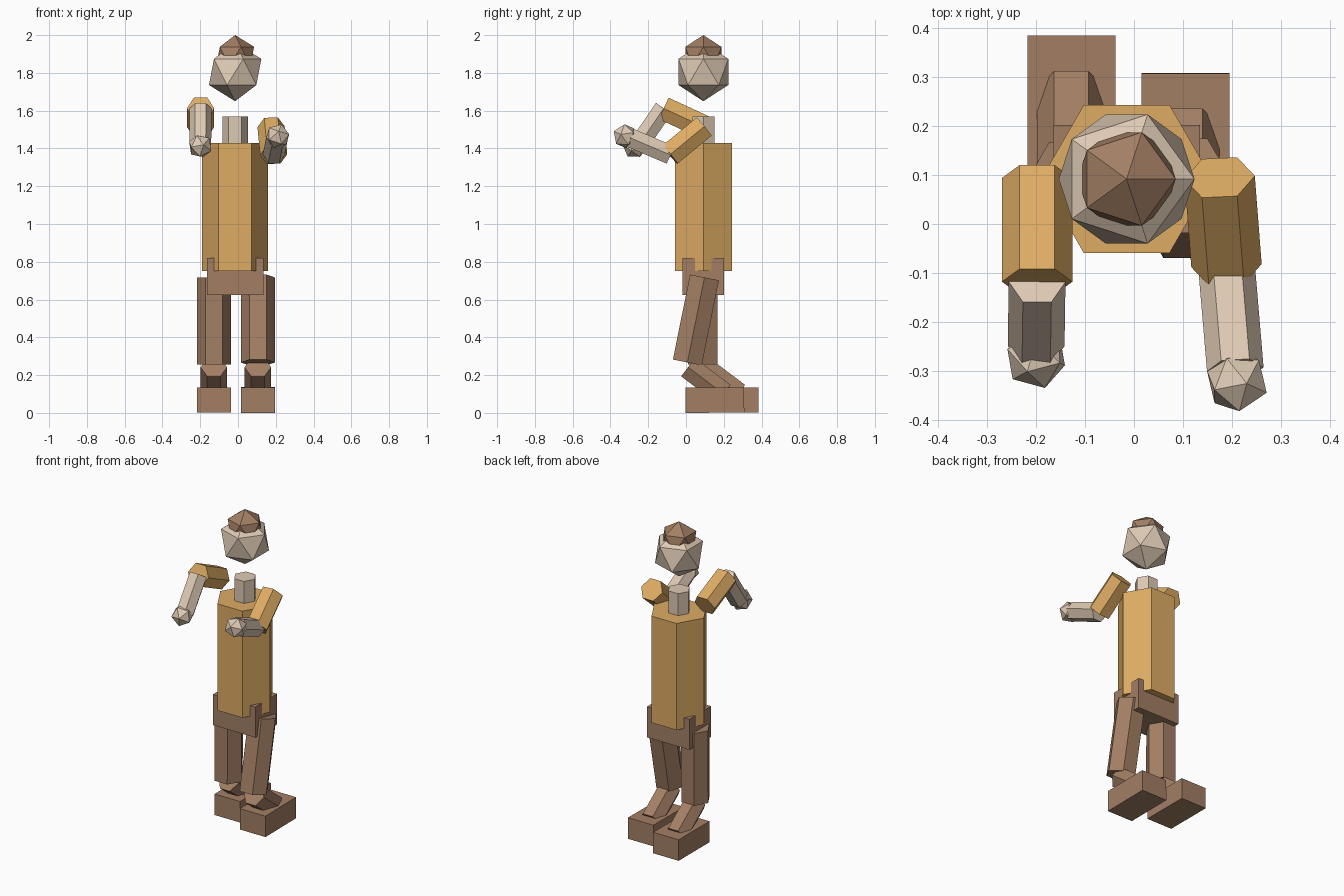
import bpy, bmesh, math
from mathutils import Matrix, Vector

cube = bpy.data.objects.get("Cube")
if cube:
    bpy.data.objects.remove(cube)


def srgb(r, g, b):
    return tuple(((c / 255 + 0.055) / 1.055) ** 2.4 for c in (r, g, b)) + (1.0,)


def material(name, color):
    mat = bpy.data.materials.new(name)
    mat.use_nodes = True
    mat.diffuse_color = color
    bsdf = next(n for n in mat.node_tree.nodes if n.type == 'BSDF_PRINCIPLED')
    bsdf.inputs["Base Color"].default_value = color
    return mat


SHIRT = material("ochre_cloth", srgb(222, 172, 100))
SKIN = material("pale_skin", srgb(222, 202, 180))
BROWN = material("brown", srgb(163, 127, 100))


def finish(name, bm, mat):
    bmesh.ops.recalc_face_normals(bm, faces=bm.faces)
    mesh = bpy.data.meshes.new(name)
    bm.to_mesh(mesh)
    bm.free()
    mesh.materials.append(mat)
    obj = bpy.data.objects.new(name, mesh)
    bpy.context.collection.objects.link(obj)
    return obj


def frame(origin, direction):
    """Matrix with local z along direction and local x close to world x."""
    z = Vector(direction).normalized()
    x = Vector((1, 0, 0))
    x = (x - z * x.dot(z)).normalized()
    m = Matrix((x, z.cross(x), z)).transposed().to_4x4()
    m.translation = origin
    return m


def hex_prism(name, start, end, radius, mat):
    start, end = Vector(start), Vector(end)
    length = (end - start).length
    bm = bmesh.new()
    corners = [(radius * math.cos(i * math.pi / 3), radius * math.sin(i * math.pi / 3))
               for i in range(6)]
    base = bm.faces.new([bm.verts.new((x, y, 0)) for x, y in corners])
    top = bmesh.ops.extrude_face_region(bm, geom=[base])["geom"]
    bmesh.ops.translate(bm, vec=(0, 0, length),
                        verts=[v for v in top if isinstance(v, bmesh.types.BMVert)])
    if not base.is_valid or len(bm.faces) < 8:
        bm.faces.new([v for v in bm.verts if abs(v.co.z) < 1e-6])
    bm.transform(frame(start, end - start))
    return finish(name, bm, mat)


def ball(name, center, radius, mat, direction=(0, 0, 1)):
    bm = bmesh.new()
    bmesh.ops.create_icosphere(bm, subdivisions=1, radius=radius)
    bm.transform(frame(center, direction))
    return finish(name, bm, mat)


def box(name, center, size, mat, tilt=0.0):
    bm = bmesh.new()
    bmesh.ops.create_cube(bm, size=1)
    bm.transform(Matrix.Translation(center) @ Matrix.Rotation(tilt, 4, 'X')
                 @ Matrix.Diagonal((*size, 1)))
    return finish(name, bm, mat)


# Trunk and head share one vertical axis
CX, CY = -0.015, 0.092
hex_prism("torso", (CX, CY, 0.75), (CX, CY, 1.43), 0.175, SHIRT)
hex_prism("neck", (CX, CY, 1.40), (CX, CY, 1.57), 0.068, SKIN)
ball("head", (CX, CY, 1.805), 0.155, SKIN)
ball("hair", (CX, CY, 1.888), 0.112, BROWN)
box("pelvis", (CX, CY, 0.722), (0.30, 0.22, 0.195), BROWN)


# Arms: shoulder, elbow, wrist and hand positions
def arm(side, shoulder, elbow, wrist, hand):
    hex_prism(side + "_upper_arm", shoulder, elbow, 0.072, SHIRT)
    hex_prism(side + "_forearm", elbow, wrist, 0.058, SKIN)
    ball(side + "_hand", hand, 0.066, SKIN, Vector(wrist) - Vector(elbow))


arm("right", (-0.198, 0.094, 1.514), (-0.198, -0.118, 1.612),
    (-0.20, -0.249, 1.42), (-0.20, -0.272, 1.412))
arm("left", (0.175, 0.095, 1.515), (0.189, -0.085, 1.367),
    (0.207, -0.297, 1.457), (0.21, -0.322, 1.465))


# Legs: hip height is shared, the shin and foot follow the knee
def leg(side, x, hip_y, knee_y, knee_z, heel_y, tilt):
    hex_prism(side + "_thigh", (x, hip_y, 0.717), (x, knee_y, knee_z), 0.09, BROWN)
    hex_prism(side + "_shin", (x, heel_y + 0.013, 0.242), (x, heel_y + 0.201, 0.10),
              0.07, BROWN)
    box(side + "_foot", (x, heel_y + 0.155, 0.068), (0.18, 0.31, 0.134), BROWN, tilt)


leg("right", -0.128, 0.09, 0.088, 0.256, 0.075, 0.0)
leg("left", 0.105, 0.098, 0.007, 0.267, -0.002, math.radians(0.5))
